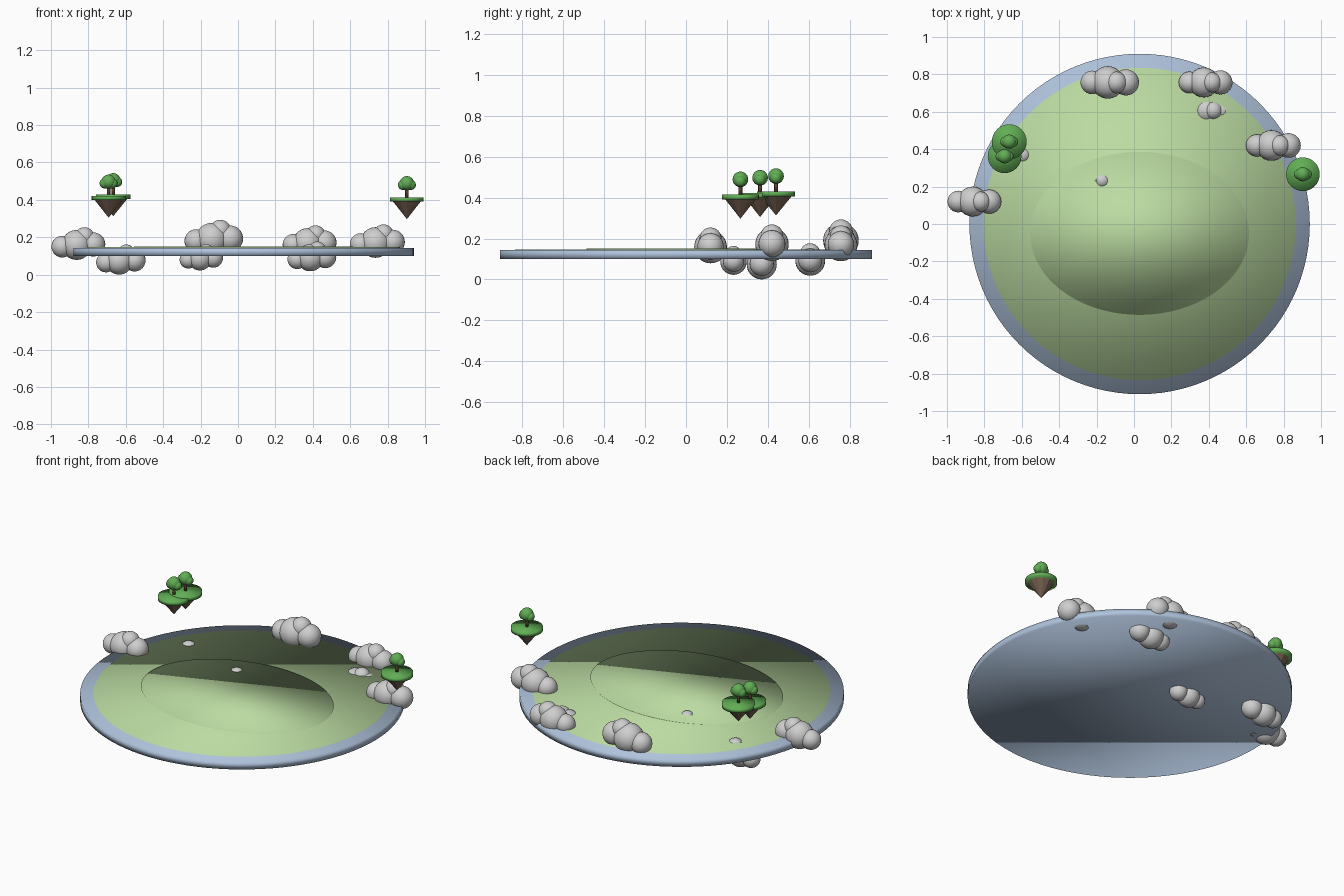
import bpy
from mathutils import Vector

cube = bpy.data.objects.get("Cube")
if cube:
    bpy.data.objects.remove(cube, do_unlink=True)


def material(name, rgb):
    m = bpy.data.materials.new(name)
    m.use_nodes = True
    m.diffuse_color = (*rgb, 1)
    m.node_tree.nodes["Principled BSDF"].inputs["Base Color"].default_value = (*rgb, 1)
    return m


RIM = material("pale blue", (0.43, 0.55, 0.72))
MEADOW = material("pale green", (0.50, 0.71, 0.36))
LEAF = material("leaf green", (0.12, 0.42, 0.09))
EARTH = material("earth brown", (0.20, 0.13, 0.09))
BARK = material("bark brown", (0.11, 0.055, 0.03))
CLOUD = material("cloud grey", (0.62, 0.62, 0.62))


def finish(name, mat, smooth=True):
    ob = bpy.context.object
    ob.name = name
    ob.data.materials.append(mat)
    if smooth:
        bpy.ops.object.shade_smooth()
    return ob


def disc(name, mat, centre, radius, bottom, top, sides=64, stretch=1):
    """Upright cylinder between two heights, optionally squeezed along y."""
    bpy.ops.mesh.primitive_cylinder_add(
        vertices=sides, radius=radius, depth=top - bottom,
        location=(centre[0], centre[1], (top + bottom) / 2))
    bpy.context.object.scale.y = stretch
    return finish(name, mat)


def ball(name, mat, location, radius):
    bpy.ops.mesh.primitive_uv_sphere_add(
        segments=24, ring_count=16, radius=radius, location=location)
    return finish(name, mat)


# Round base with its meadow and low oval rise
disc("base_rim", RIM, (0.03, 0), 0.91, 0.10, 0.144, 96)
disc("meadow", MEADOW, (0.03, 0), 0.835, 0.12, 0.147, 96)
disc("meadow_rise", MEADOW, (0.03, -0.05), 0.585, 0.13, 0.151, 96, 0.745)

# Clouds: four puffs each, given as offset and radius
PUFFS = {
    "middle": ((0, 0, 0), 0.087),
    "right": ((-0.083, 0, -0.01), 0.063),
    "left": ((0.097, 0, 0.003), 0.07),
    "top": ((0.045, 0, 0.045), 0.058),
}


def cloud(name, location, size):
    for part, (offset, radius) in PUFFS.items():
        ball(f"{name}_{part}_puff", CLOUD,
             Vector(location) + Vector(offset) * size, radius * size)


cloud("back_cloud", (-0.14, 0.757, 0.19), 1)
cloud("back_left_cloud", (0.373, 0.757, 0.169), 0.92)
cloud("left_cloud", (0.735, 0.42, 0.172), 0.94)
cloud("right_cloud", (-0.863, 0.12, 0.159), 0.92)
cloud("low_right_cloud", (-0.635, 0.37, 0.074), 0.845)
cloud("low_middle_cloud", (-0.204, 0.232, 0.087), 0.74)
cloud("low_left_cloud", (0.386, 0.607, 0.091), 0.835)


# Floating islands: grass plate, earth cone and one tree
def island(name, x, y, lift, radius=0.09):
    disc(name + "_grass", LEAF, (x, y), radius, 0.39 + lift, 0.414 + lift, 32)
    bpy.ops.mesh.primitive_cone_add(
        vertices=12, radius1=radius * 0.83, depth=0.095,
        location=(x, y, 0.3445 + lift), rotation=(3.14159, 0, 0))
    finish(name + "_earth", EARTH, smooth=False)
    disc(name + "_trunk", BARK, (x, y), 0.009, 0.41 + lift, 0.465 + lift, 12)
    ball(name + "_crown", LEAF, (x, y, 0.489 + lift), 0.038)
    for side, sign in (("right", -1), ("left", 1)):
        ball(f"{name}_{side}_leaves", LEAF,
             (x + sign * 0.021, y, 0.48 + lift), 0.027)


island("left_island", 0.903, 0.266, 0)
island("front_right_island", -0.692, 0.362, 0.008)
island("back_right_island", -0.667, 0.44, 0.016, 0.093)
